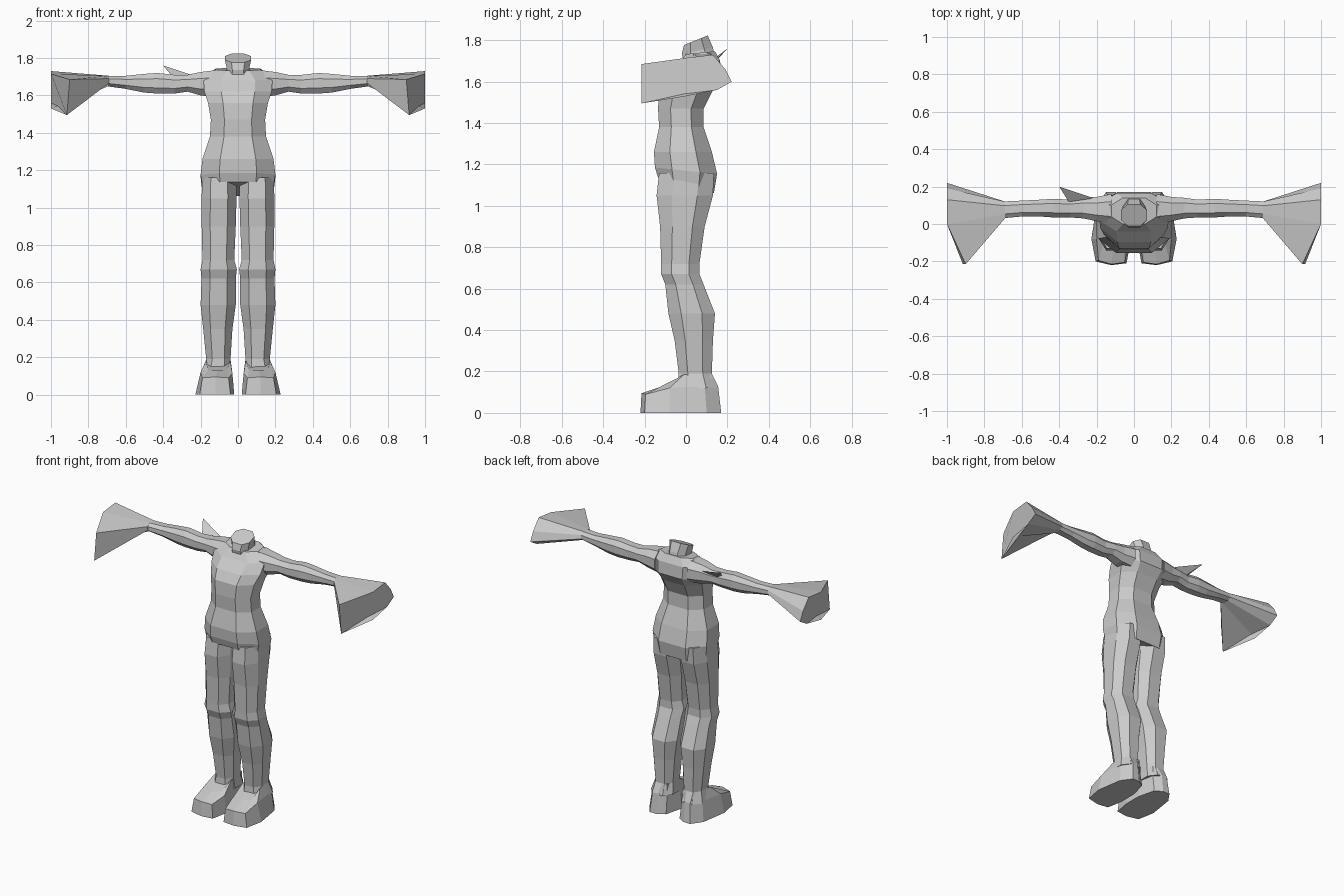
import bpy, bmesh
from mathutils import Vector


def loft(name, rings, mirror=False):
    """Skin a list of equal-length point rings and cap both ends."""
    bm = bmesh.new()
    loops = [[bm.verts.new(p) for p in r] for r in rings]
    n = len(loops[0])
    for a, b in zip(loops, loops[1:]):
        for i in range(n):
            j = (i + 1) % n
            bm.faces.new((a[i], a[j], b[j], b[i]))
    bm.faces.new(loops[0][::-1])
    bm.faces.new(loops[-1])
    bmesh.ops.recalc_face_normals(bm, faces=bm.faces)
    me = bpy.data.meshes.new(name)
    bm.to_mesh(me)
    bm.free()
    ob = bpy.data.objects.new(name, me)
    bpy.context.collection.objects.link(ob)
    if mirror:
        ob.modifiers.new("Mirror", 'MIRROR').use_mirror_merge = False
    return ob


# Unit octagon with flat front, back and sides
OCT = [(1, -.45), (1, .45), (.5, 1), (-.5, 1), (-1, .45), (-1, -.45), (-.5, -1), (.5, -1)]


def level(z, x0, x1, y0, y1, tilt=0):
    """Horizontal octagon filling a box; tilt raises it towards +y."""
    cx, cy, rx, ry = (x0 + x1) / 2, (y0 + y1) / 2, (x1 - x0) / 2, (y1 - y0) / 2
    return [(cx + u * rx, cy + v * ry, z + tilt * v * ry) for u, v in OCT]


def upright(x, y0, y1, z0, z1):
    """Octagon across the arm axis."""
    cy, cz, ry, rz = (y0 + y1) / 2, (z0 + z1) / 2, (y1 - y0) / 2, (z1 - z0) / 2
    return [(x, cy + u * ry, cz + v * rz) for u, v in OCT]


# Torso: hips, waist, chest, shoulders
torso = [(1.10, .19, -.135, .135, -.28), (1.17, .20, -.15, .15, -.1), (1.26, .19, -.155, .125, 0),
         (1.38, .15, -.13, .085, 0), (1.47, .145, -.135, .085, 0), (1.56, .16, -.13, .13, 0),
         (1.62, .18, -.095, .17, 0), (1.69, .185, -.04, .165, .1), (1.74, .12, 0, .14, .1)]
loft("torso", [level(z, -w, w, a, b, t) for z, w, a, b, t in torso])

# Neck stub with a sloping top
loft("neck", [level(1.70, -.065, .065, -.01, .14, .2),
              level(1.75, -.06, .06, -.02, .13, .2),
              level(1.80, -.07, .07, -.01, .105, .4)])

# Legs from hip to ankle
leg = [(1.16, .01, .19, -.13, .135), (1.05, .008, .195, -.142, .13), (.90, .012, .194, -.125, .09),
       (.72, .02, .19, -.12, .065), (.67, .006, .2, -.12, .065), (.62, .012, .195, -.10, .085),
       (.48, .012, .2, -.085, .14), (.35, .03, .186, -.055, .13), (.19, .04, .17, -.035, .125),
       (.12, .03, .19, -.04, .15)]
loft("leg", [level(*r) for r in leg], mirror=True)

# Feet: outline of the sole, raised to a low toe and a higher heel
sole = [(.05, .14), (.02, .02), (.02, -.10), (.04, -.21), (.12, -.22),
        (.205, -.20), (.228, -.08), (.20, .10), (.15, .17), (.10, .17)]
upper = [(.055, .12, .13), (.035, .02, .13), (.03, -.10, .115), (.05, -.205, .09), (.12, -.215, .095),
         (.19, -.195, .09), (.20, -.08, .12), (.185, .09, .13), (.14, .155, .13), (.10, .155, .13)]
instep = [(.055, .12, .19), (.042, .04, .19), (.042, -.01, .185), (.06, -.09, .13), (.11, -.11, .13),
          (.16, -.09, .13), (.17, -.01, .185), (.168, .06, .19), (.14, .125, .19), (.09, .125, .19)]
loft("foot", [[(x, y, 0) for x, y in sole], upper, instep], mirror=True)

# Arms
arm = [(.12, .0, .16, 1.59, 1.735), (.20, .015, .145, 1.60, 1.725), (.27, .03, .14, 1.62, 1.71),
       (.34, .035, .13, 1.61, 1.71), (.43, .035, .135, 1.61, 1.72), (.50, .04, .13, 1.615, 1.715),
       (.60, .04, .125, 1.635, 1.705), (.71, .03, .12, 1.65, 1.705)]
loft("arm", [upright(*r) for r in arm], mirror=True)

# Flared cuffs with a closed, swept-back end
cuff_end = [(1, .22, 1.60), (1, .19, 1.66), (1, .13, 1.73), (1, 0, 1.715),
            (.90, -.215, 1.685), (.915, -.215, 1.495), (1, 0, 1.53), (1, .15, 1.56)]
loft("cuff", [upright(.69, .03, .12, 1.65, 1.705), cuff_end], mirror=True)

# Single spike behind one shoulder
tip = Vector((-.40, .20, 1.76))
base = [Vector(p) for p in ((-.22, .14, 1.70), (-.35, .12, 1.70), (-.30, .11, 1.66))]
loft("shoulder_spike", [base, [tip.lerp(p, .02) for p in base]])
